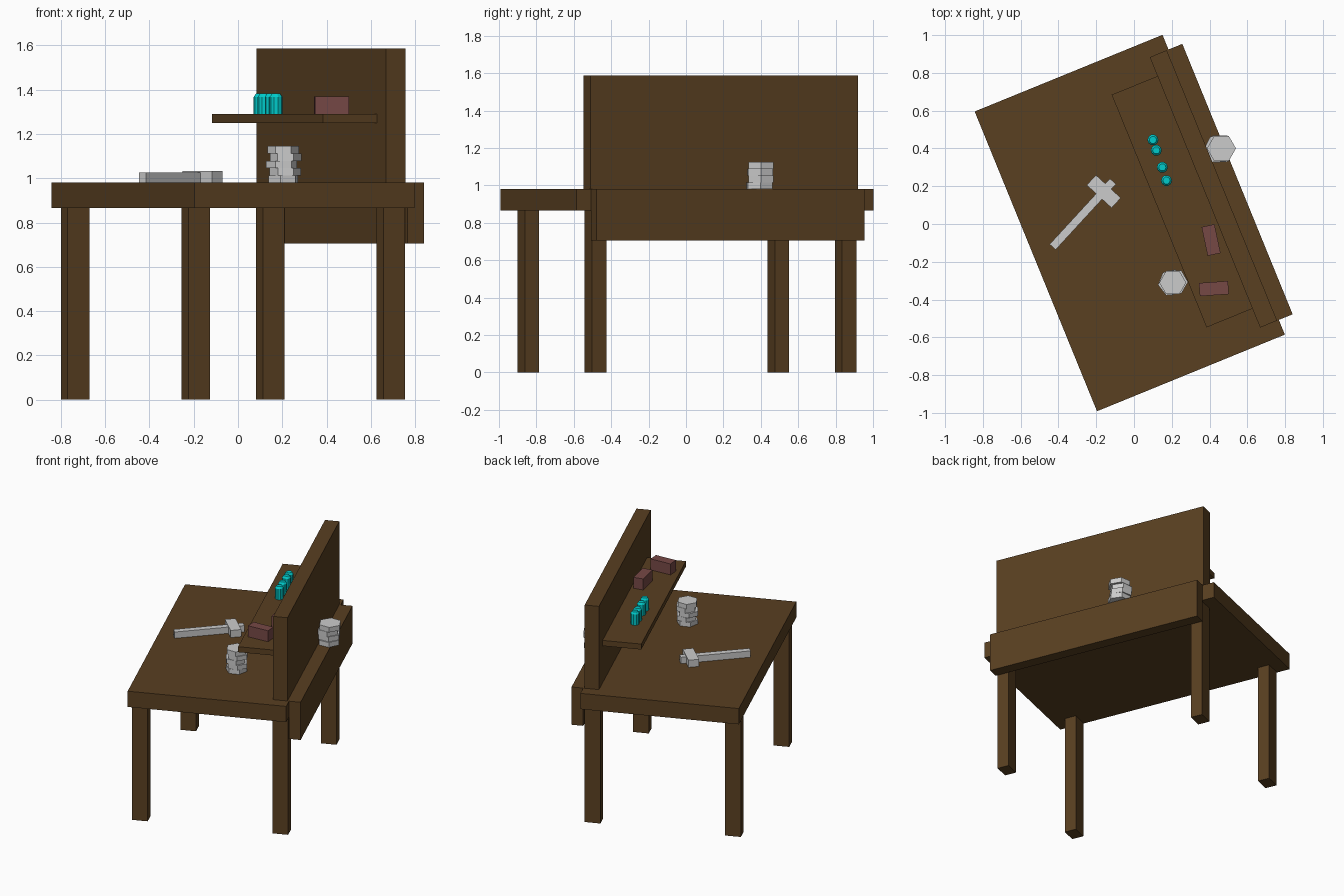
import bpy
from math import radians, sin, cos, pi
from mathutils import Matrix, Vector

if "Cube" in bpy.data.objects:
    bpy.data.objects.remove(bpy.data.objects["Cube"])

ANGLE = radians(22.2)
TABLE = Matrix.Translation((-0.0225, 0.005, 0)) @ Matrix.Rotation(ANGLE, 4, 'Z')


def material(name, rgb):
    m = bpy.data.materials.new(name)
    m.diffuse_color = (*rgb, 1)
    m.use_nodes = True
    m.node_tree.nodes["Principled BSDF"].inputs["Base Color"].default_value = m.diffuse_color
    return m


WOOD = material("wood", (0.1, 0.05, 0.015))
CYAN = material("cyan", (0.0, 0.6, 0.6))
RED = material("dull_red", (0.18, 0.065, 0.06))


def add_mesh(name, verts, faces, mat=None):
    me = bpy.data.meshes.new(name)
    me.from_pydata(verts, [], faces)
    ob = bpy.data.objects.new(name, me)
    bpy.context.collection.objects.link(ob)
    if mat:
        me.materials.append(mat)
    return ob


def box(name, x, y, z, mat=None, frame=Matrix()):
    """Box from (min, max) ranges, placed in a frame."""
    v = [frame @ Vector((a, b, c)) for c in z for a, b in
         ((x[0], y[0]), (x[1], y[0]), (x[1], y[1]), (x[0], y[1]))]
    f = [(3, 2, 1, 0), (4, 5, 6, 7)]
    f += [(i, (i + 1) % 4, (i + 1) % 4 + 4, i + 4) for i in range(4)]
    return add_mesh(name, v, f, mat)


def lathe(name, x, y, profile, sides, mat=None, turn=0.0):
    """Closed solid from (radius, z) rings, bottom to top."""
    n = sides
    v = [(x + r * cos(turn + 2 * pi * i / n), y + r * sin(turn + 2 * pi * i / n), z)
         for r, z in profile for i in range(n)]
    f = [tuple(reversed(range(n))), tuple(range(len(v) - n, len(v)))]
    for k in range(len(profile) - 1):
        f += [(k * n + i, k * n + (i + 1) % n, (k + 1) * n + (i + 1) % n, (k + 1) * n + i)
              for i in range(n)]
    return add_mesh(name, v, f, mat)


def placed(x, y, degrees):
    return Matrix.Translation((x, y, 0)) @ Matrix.Rotation(radians(degrees), 4, 'Z')


# Bench: top, legs, upright back panel, rear apron, shelf
box("bench_top", (-0.537, 0.537), (-0.857, 0.857), (0.865, 0.98), WOOD, TABLE)
for sx in (-1, 1):
    for sy in (-1, 1):
        cx, cy = sx * 0.476, sy * 0.722
        box("leg", (cx - 0.053, cx + 0.053), (cy - 0.041, cy + 0.041), (0, 0.87), WOOD, TABLE)
box("back_panel", (0.43, 0.527), (-0.773, 0.773), (0.975, 1.587), WOOD, TABLE)
box("rear_apron", (0.537, 0.616), (-0.773, 0.773), (0.705, 0.98), WOOD, TABLE)
box("shelf", (0.168, 0.432), (-0.665, 0.665), (1.25, 1.29), WOOD, TABLE)

# Hammer lying on the bench
box("hammer_handle", (-0.236, 0.236), (-0.0215, 0.0215), (0.98, 1.026), None,
    placed(-0.271, 0.052, 47.4))
box("hammer_head", (-0.0895, 0.0895), (-0.036, 0.036), (0.98, 1.032), None,
    placed(-0.16, 0.172, -42.6))


# Stacks of loose hexagonal pieces
def hex_stack(name, x, y, z0, height, radius, offsets):
    for i, (dx, dy, turn) in enumerate(offsets):
        lathe(name, x + dx, y + dy,
              [(radius, z0 + i * height), (radius, z0 + (i + 1) * height)],
              6, None, radians(turn))


hex_stack("front_hex_stack", 0.205, -0.31, 0.98, 0.033, 0.071,
          [(0, 0, 20), (0.008, 0.002, 3), (-0.008, -0.002, 8), (0.01, 0.003, 0), (0, 0, 0)])
hex_stack("rear_hex_stack", 0.463, 0.40, 0.98, 0.0362, 0.077,
          [(-0.005, -0.006, 4), (-0.008, 0.002, 0), (-0.018, -0.003, 2), (0, 0, 0)])

# Jars on the shelf
for x, y in ((0.10, 0.445), (0.118, 0.39), (0.15, 0.30), (0.172, 0.23)):
    lathe("jar", x, y, [(0.029, 1.29), (0.029, 1.368), (0.019, 1.382)], 10, CYAN)

# Small boxes on the shelf
box("small_box", (-0.078, 0.078), (-0.035, 0.035), (1.29, 1.37), RED, placed(0.408, -0.085, -78))
box("small_box", (-0.077, 0.077), (-0.035, 0.035), (1.29, 1.37), RED, placed(0.423, -0.342, 4))
